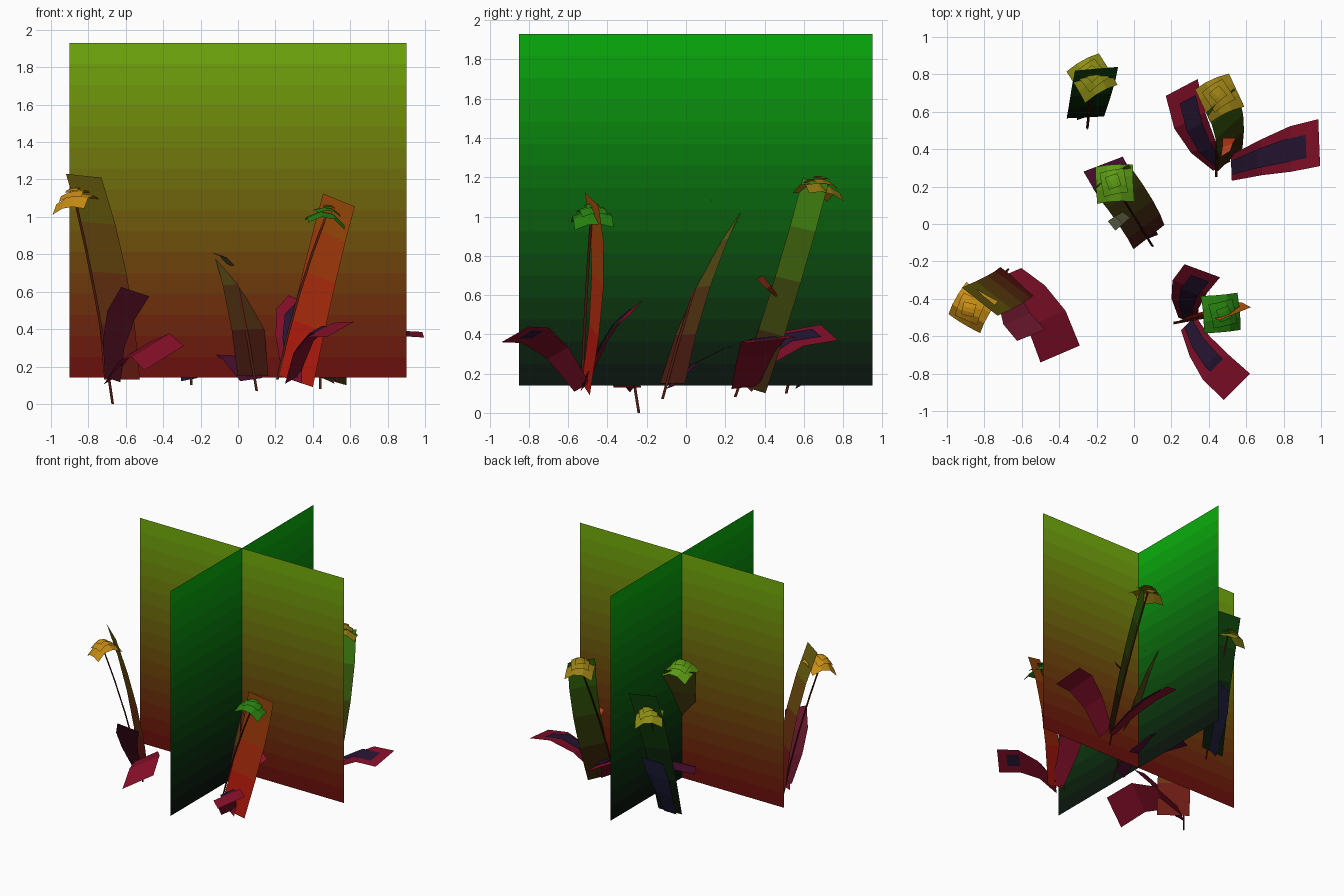
import bpy, bmesh, math
from mathutils import Vector, Matrix

V = Vector
CRIMSON, NAVY = (0.55, 0.06, 0.17), (0.15, 0.08, 0.2)
BARK = (0.3, 0.1, 0.06)


def linear(c):
    return tuple(((v + 0.055) / 1.055) ** 2.4 if v > 0.04 else v / 12.92 for v in c)


def add_object(name, bm, colours):
    me = bpy.data.meshes.new(name)
    bm.to_mesh(me)
    bm.free()
    for i, c in enumerate(colours):
        m = bpy.data.materials.new(f"{name}_{i}")
        m.diffuse_color = (*linear(c), 1)
        me.materials.append(m)
    ob = bpy.data.objects.new(name, me)
    bpy.context.collection.objects.link(ob)


def strip(name, base, mid, tip, w_base, w_tip, low, high, n=4):
    """Bent ribbon through three points, with a colour gradient along it."""
    a, m, b = V(base), V(mid), V(tip)
    ctrl = 2 * m - (a + b) / 2
    bm = bmesh.new()
    prev, colours = None, []
    for i in range(n + 1):
        t = i / n
        p = a * (1 - t) ** 2 + ctrl * 2 * t * (1 - t) + b * t * t
        h = V(w_base).lerp(V(w_tip), min(1, 1.4 * t)) / 2
        row = [bm.verts.new(p - h), bm.verts.new(p + h)]
        if prev:
            f = bm.faces.new((prev[0], prev[1], row[1], row[0]))
            f.material_index = i - 1
            colours.append(V(low).lerp(V(high), (i - 0.5) / n))
        prev = row
    add_object(name, bm, colours)


def leaf(name, base, mid, tip, w, colour=CRIMSON, inner=True):
    strip(name, base, mid, tip, V(w) * 0.55, w, V(colour) * 0.8, colour, 3)
    if inner:   # smaller dark leaf lying on the large one
        up = V((0, 0, 0.02))
        b = V(base) + up
        m, t = (b + (V(p) - V(base)) * 0.85 for p in (mid, tip))
        strip(name + "_inner", b, m + up, t + up, V(w) * 0.3, V(w) * 0.5, NAVY, NAVY, 3)


def flower(name, centre, yaw, lean, colour):
    """Nested drooping square petals."""
    bm = bmesh.new()
    rot = V((0, 0, 1)).rotation_difference(V((*lean, 1))).to_matrix().to_4x4()
    for k, (half, lift, droop) in enumerate(((0.1, -0.01, 0.05), (0.066, 0.012, 0.025), (0.035, 0.025, 0.01))):
        g = bmesh.ops.create_grid(bm, x_segments=3, y_segments=3, size=half)["verts"]
        for v in g:
            u, w = v.co.x / half, v.co.y / half
            v.co.z = lift - droop * (u * u + 0.5 * w * w)
        bmesh.ops.transform(bm, verts=g, matrix=Matrix.Translation(centre) @ rot
                            @ Matrix.Rotation(math.radians(yaw + 8 * k), 4, 'Z'))
    add_object(name, bm, [colour])


def stem(name, base, tip):
    a, b = V(base), V(tip)
    mid = (a + b) / 2 + (b - a).cross(V((0, 0, 1))).cross(b - a).normalized() * 0.02
    for i, w in enumerate(((0.014, 0, 0), (0, 0.014, 0))):
        strip(f"{name}_{i}", a, mid, b, w, w, BARK, BARK)


# crossed upright cards
strip("card_across", (0, 0.05, 0.14), (0, 0.05, 1.035), (0, 0.05, 1.93),
      (1.8, 0, 0), (1.8, 0, 0), (0.42, 0.04, 0.04), (0.45, 0.7, 0.05), 16)
strip("card_along", (0, 0.05, 0.14), (0, 0.05, 1.035), (0, 0.05, 1.93),
      (0, 1.8, 0), (0, 1.8, 0), (0.04, 0.06, 0.05), (0.04, 0.7, 0.05), 16)

# left plant
strip("left_blade", (-0.62, -0.3, 0.13), (-0.69, -0.35, 0.7), (-0.825, -0.415, 1.22),
      (0.19, -0.14, 0), (0.19, -0.15, -0.02), (0.42, 0.05, 0.08), (0.45, 0.45, 0.05))
stem("left_stem", (-0.67, -0.24, 0), (-0.875, -0.46, 1.11))
flower("left_flower", (-0.88, -0.455, 1.13), 60, (-0.25, -0.1), (0.78, 0.55, 0.08))
leaf("left_low_leaf", (-0.66, -0.26, 0.14), (-0.51, -0.43, 0.31), (-0.395, -0.695, 0.245),
     (0.21, 0.09, 0.13), inner=False)
leaf("left_tall_leaf", (-0.67, -0.3, 0.13), (-0.65, -0.46, 0.4), (-0.55, -0.595, 0.6),
     (0.15, 0.06, -0.05), (0.4, 0.08, 0.17), False)

# middle plant
strip("middle_blade", (0.08, -0.07, 0.15), (0.01, 0.06, 0.64), (-0.125, 0.255, 1.1),
      (0.165, 0.13, 0), (0.19, 0.13, 0.02), (0.28, 0.06, 0.07), (0.35, 0.4, 0.07))
stem("middle_stem", (0.1, -0.12, 0.07), (-0.11, 0.22, 1.12))
flower("middle_flower", (-0.11, 0.225, 1.14), 3, (-0.1, 0.15), (0.36, 0.6, 0.08))
leaf("middle_leaf", (0.07, -0.08, 0.13), (-0.04, 0.1, 0.29), (-0.165, 0.32, 0.34),
     (0.21, 0.08, 0.03), (0.32, 0.06, 0.2), False)
strip("middle_small_leaf", (-0.04, 0.05, 0.74), (-0.08, 0.02, 0.79), (-0.12, -0.01, 0.8),
      (0.04, -0.03, 0), (0.04, -0.05, -0.02), (0.3, 0.3, 0.2), (0.4, 0.4, 0.3), 2)

# back plant
strip("back_blade", (-0.26, 0.57, 0.14), (-0.23, 0.69, 0.68), (-0.2, 0.83, 1.15),
      (0.2, 0.01, 0), (0.23, 0.02, -0.03), (0.03, 0.05, 0.03), (0.08, 0.35, 0.06))
stem("back_stem", (-0.25, 0.51, 0.1), (-0.22, 0.79, 1.0))
flower("back_flower", (-0.225, 0.8, 1.02), 30, (0, 0.25), (0.55, 0.55, 0.08))
leaf("back_tall_leaf", (-0.26, 0.57, 0.13), (-0.25, 0.67, 0.38), (-0.22, 0.74, 0.6),
     (0.16, 0.05, 0.03), (0.12, 0.12, 0.25), False)

# right plant
strip("right_blade", (0.51, 0.34, 0.12), (0.51, 0.52, 0.68), (0.46, 0.66, 1.18),
      (0.14, 0.13, -0.04), (0.15, 0.13, -0.03), (0.2, 0.08, 0.03), (0.25, 0.55, 0.06))
stem("right_stem", (0.44, 0.25, 0.08), (0.45, 0.69, 1.15))
flower("right_flower", (0.45, 0.69, 1.18), 25, (-0.1, 0.2), (0.6, 0.5, 0.08))
leaf("right_side_leaf", (0.52, 0.3, 0.13), (0.76, 0.38, 0.35), (0.99, 0.435, 0.37), (-0.01, 0.25, 0.03))
leaf("right_back_leaf", (0.47, 0.31, 0.13), (0.33, 0.48, 0.34), (0.255, 0.73, 0.41), (0.17, 0.09, -0.08))
strip("right_small_leaf", (0.51, 0.46, 0.6), (0.5, 0.42, 0.64), (0.49, 0.375, 0.69),
      (0.07, 0, 0.02), (0.05, 0.03, 0.02), (0.6, 0.15, 0.05), (0.75, 0.3, 0.15), 2)

# front plant
strip("front_blade", (0.31, -0.51, 0.12), (0.435, -0.45, 0.68), (0.54, -0.48, 1.09),
      (0.18, 0.04, -0.06), (0.17, 0.07, -0.07), (0.72, 0.06, 0.05), (0.7, 0.38, 0.05))
stem("front_stem", (0.21, -0.53, 0.13), (0.48, -0.48, 1.03))
flower("front_flower", (0.48, -0.48, 1.04), 5, (0.2, -0.05), (0.15, 0.5, 0.06))
leaf("front_low_leaf", (0.29, -0.53, 0.13), (0.39, -0.71, 0.36), (0.55, -0.87, 0.4), (0.14, 0.14, 0.08))
leaf("front_tall_leaf", (0.29, -0.52, 0.13), (0.28, -0.38, 0.41), (0.365, -0.25, 0.54), (0.19, -0.07, -0.08))
